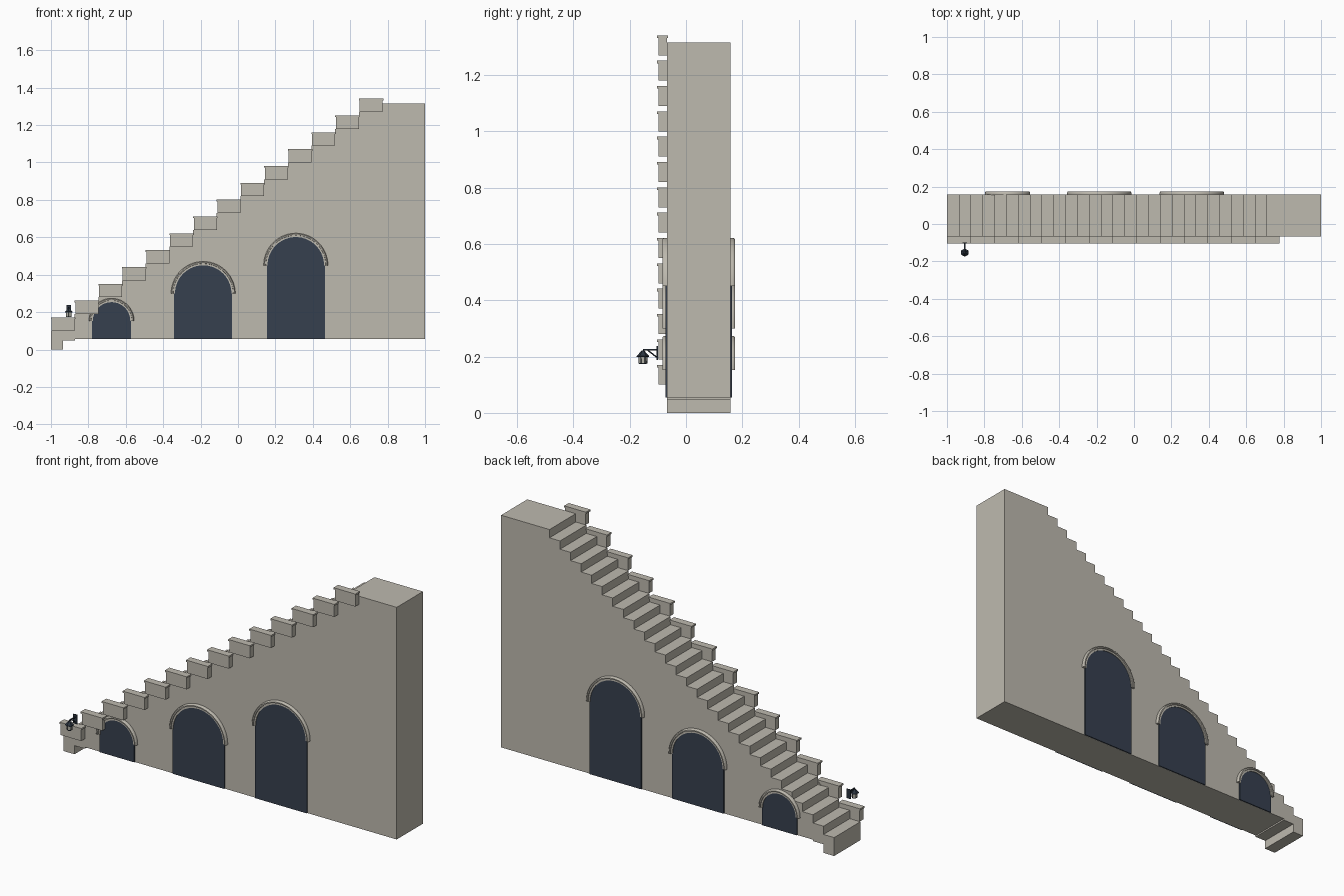
import bpy, bmesh, math
from mathutils import Vector

if "Cube" in bpy.data.objects:
    bpy.data.objects.remove(bpy.data.objects["Cube"])

FRONT, BACK = -0.067, 0.158      # wall faces in y
RUN, RISE, STEPS = 0.0633, 0.045, 28


def material(name, rgb):
    m = bpy.data.materials.new(name)
    m.diffuse_color = (*rgb, 1)
    m.use_nodes = True
    m.node_tree.nodes["Principled BSDF"].inputs["Base Color"].default_value = m.diffuse_color
    return m


stone = material("warm grey stone", (0.515, 0.49, 0.428))
slate = material("dark blue infill", (0.037, 0.051, 0.078))
iron = material("dark iron", (0.025, 0.036, 0.052))
glass = material("pale lamp glass", (0.50, 0.49, 0.42))


def finish(name, bm, mat, smooth=False):
    bmesh.ops.recalc_face_normals(bm, faces=bm.faces)
    me = bpy.data.meshes.new(name)
    bm.to_mesh(me)
    bm.free()
    me.materials.append(mat)
    ob = bpy.data.objects.new(name, me)
    bpy.context.collection.objects.link(ob)
    if smooth:
        bpy.ops.object.select_all(action='DESELECT')
        ob.select_set(True)
        bpy.context.view_layer.objects.active = ob
        bpy.ops.object.shade_smooth_by_angle(angle=math.radians(35))
    return ob


def extrude_profile(name, pts, y0, y1, mat):
    """Extrude an x-z outline along y."""
    bm = bmesh.new()
    face = bm.faces.new([bm.verts.new((x, y0, z)) for x, z in pts])
    out = bmesh.ops.extrude_face_region(bm, geom=[face])
    vs = [v for v in out["geom"] if isinstance(v, bmesh.types.BMVert)]
    bmesh.ops.translate(bm, verts=vs, vec=(0, y1 - y0, 0))
    return finish(name, bm, mat)


def add_box(bm, lo, hi):
    vs = bmesh.ops.create_cube(bm, size=1)["verts"]
    for v in vs:
        v.co = [(a + b) / 2 + c * (b - a) for a, b, c in zip(lo, hi, v.co)]


def cone(bm, r1, r2, z0, z1, x, y, sides=6):
    vs = bmesh.ops.create_cone(bm, cap_ends=True, segments=sides, radius1=r1,
                               radius2=r2, depth=z1 - z0)["verts"]
    bmesh.ops.translate(bm, verts=vs, vec=(x, y, (z0 + z1) / 2))


# Stair wall: stepped upper edge, flat underside, lowered first step
outline = []
for i in range(STEPS):
    x, z = -1 + i * RUN, 0.1 + i * RISE
    outline.append((x, z))
    if i < STEPS - 1:
        outline.append((x + RUN, z))
outline += [(1, 1.315), (1, 0.055), (-0.872, 0.055), (-0.872, 0.047),
            (-0.935, 0.047), (-0.935, 0), (-1, 0)]
extrude_profile("stair_wall", outline, FRONT, BACK, stone)

# Parapet blocks with thin overhanging caps, one for every two steps
bm = bmesh.new()
for i in range(STEPS // 2):
    x, z = -1 + 2 * i * RUN, 0.1 + 2 * i * RISE
    add_box(bm, (x + 0.004, -0.098, z), (x + 0.127, FRONT, z + 0.062))
    add_box(bm, (x, -0.103, z + 0.062), (x + 0.131, FRONT + 0.003, z + 0.071))
finish("parapet_blocks", bm, stone)


def arch_trim(name, cx, cz, r, wall, out):
    """Half-ring moulding with a stepped, rounded section; out is -1 or 1."""
    section = [(-0.004, -0.003), (-0.004, 0.010), (0.005, 0.010),
               (0.006, 0.016), (0.012, 0.016), (0.0155, 0.013), (0.017, 0.008),
               (0.017, -0.003)]
    bm = bmesh.new()
    rings = []
    n = 28
    for k in range(n + 1):
        a = math.pi * k / n
        rings.append([bm.verts.new((cx + (r + d) * math.cos(a), wall + out * h,
                                    cz + (r + d) * math.sin(a)))
                      for d, h in section])
    m = len(section)
    for p, q in zip(rings, rings[1:]):
        for j in range(m):
            bm.faces.new((p[j], p[(j + 1) % m], q[(j + 1) % m], q[j]))
    bm.faces.new(rings[0])
    bm.faces.new(rings[-1])
    finish(name, bm, stone, True)


# Blind arches on both wall faces
for label, cx, cz, r in (("small", -0.676, 0.153, 0.104),
                         ("middle", -0.186, 0.299, 0.155),
                         ("tall", 0.309, 0.45, 0.155)):
    pts = [(cx - r, 0.0555), (cx + r, 0.0555)]
    pts += [(cx + r * math.cos(math.pi * k / 28), cz + r * math.sin(math.pi * k / 28))
            for k in range(29)]
    for side, wall, out in (("front", FRONT, -1), ("back", BACK, 1)):
        extrude_profile(f"{label}_arch_infill_{side}", pts,
                        wall - out * 0.001, wall + out * 0.006, slate)
        arch_trim(f"{label}_arch_trim_{side}", cx, cz, r, wall, out)

# Lantern bracket: mounting plate, arm and diagonal brace
LX, LY = -0.905, -0.153
bm = bmesh.new()
add_box(bm, (LX - 0.012, -0.105, 0.188), (LX + 0.012, -0.100, 0.238))
add_box(bm, (LX - 0.003, LY, 0.221), (LX + 0.003, -0.102, 0.227))
a, b = Vector((LX, -0.135, 0.222)), Vector((LX, -0.103, 0.197))
vs = bmesh.ops.create_cone(bm, cap_ends=True, segments=6, radius1=0.0025,
                           radius2=0.0025, depth=(b - a).length)["verts"]
bmesh.ops.rotate(bm, verts=vs, matrix=(b - a).to_track_quat('Z', 'Y').to_matrix())
bmesh.ops.translate(bm, verts=vs, vec=(a + b) / 2)
finish("lantern_bracket", bm, iron)

# Lantern: six-sided roof, base and corner bars around the glass
bm = bmesh.new()
cone(bm, 0.022, 0.005, 0.202, 0.221, LX, LY)
cone(bm, 0.022, 0.022, 0.199, 0.202, LX, LY)
cone(bm, 0.013, 0.014, 0.173, 0.177, LX, LY)
for k in range(6):
    t = math.pi * k / 3
    x, y = LX + 0.0145 * math.sin(t), LY + 0.0145 * math.cos(t)
    cone(bm, 0.0015, 0.0015, 0.175, 0.2, x, y, 4)
finish("lantern_frame", bm, iron)
bm = bmesh.new()
cone(bm, 0.013, 0.0155, 0.176, 0.2, LX, LY)
finish("lantern_glass", bm, glass)
